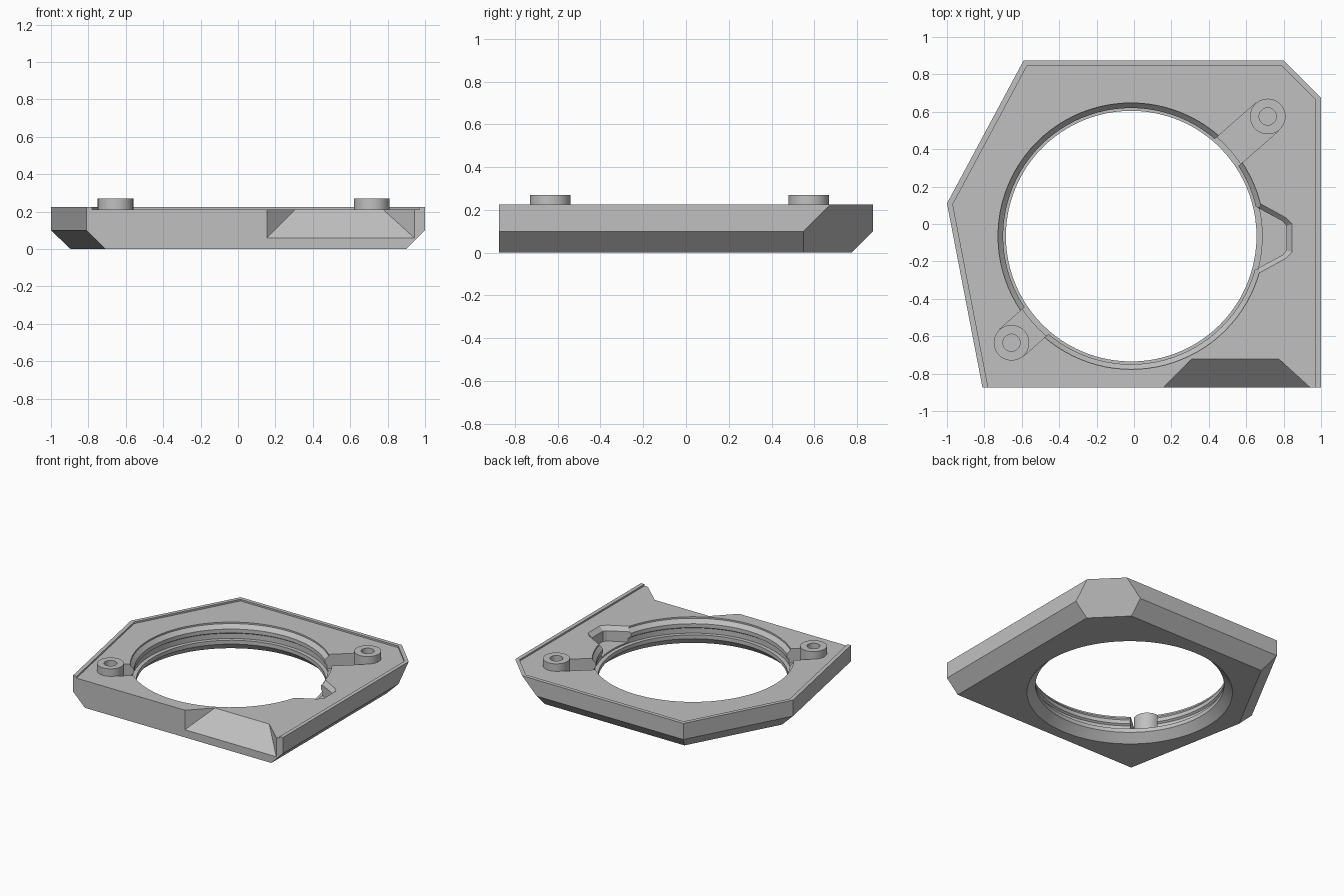
import bpy, bmesh, math
from mathutils import Vector

cube = bpy.data.objects.get("Cube")
if cube:
    bpy.data.objects.remove(cube, do_unlink=True)

grey = bpy.data.materials.new("light grey")
grey.use_nodes = True
COLOUR = (0.53, 0.53, 0.53, 1)
grey.diffuse_color = COLOUR
grey.node_tree.nodes["Principled BSDF"].inputs["Base Color"].default_value = COLOUR

TOP, FLOOR = 0.225, 0.1
RIM = 0.03
CENTRE = Vector((-0.015, -0.065, 0))
FRONT_LEFT, FRONT_RIGHT = (-0.81, -0.875), (1, -0.875)
# Outer edges, anticlockwise from the front right corner
OUTLINE = [FRONT_RIGHT, (1, 0.875), (-0.59, 0.875), (-1, 0.11), FRONT_LEFT]


def finish(bm, name):
    bmesh.ops.recalc_face_normals(bm, faces=bm.faces)
    mesh = bpy.data.meshes.new(name)
    bm.to_mesh(mesh)
    bm.free()
    mesh.materials.append(grey)
    obj = bpy.data.objects.new(name, mesh)
    bpy.context.collection.objects.link(obj)
    return obj


def loft(name, rings):
    """Bridge equal-sized rings of points and cap both ends."""
    bm = bmesh.new()
    loops = [[bm.verts.new(p) for p in ring] for ring in rings]
    for a, b in zip(loops, loops[1:]):
        for i in range(len(a)):
            j = (i + 1) % len(a)
            bm.faces.new((a[i], a[j], b[j], b[i]))
    bm.faces.new(loops[0][::-1])
    bm.faces.new(loops[-1])
    return finish(bm, name)


def lathe(name, centre, profile, sides):
    angles = [math.tau * i / sides for i in range(sides)]
    return loft(name, [[(centre.x + r * math.cos(a), centre.y + r * math.sin(a), z)
                        for a in angles] for r, z in profile])


def block(name, z0, z1, planes):
    """Large box trimmed by (point, outward normal) planes."""
    bm = bmesh.new()
    bmesh.ops.create_cube(bm, size=1)
    for v in bm.verts:
        v.co = (v.co.x * 4, v.co.y * 4, z0 if v.co.z < 0 else z1)
    for point, normal in planes:
        cut = bmesh.ops.bisect_plane(bm, geom=bm.verts[:] + bm.edges[:] + bm.faces[:],
                                     plane_co=point, plane_no=normal, clear_outer=True)
        edges = [e for e in cut["geom_cut"] if isinstance(e, bmesh.types.BMEdge)]
        if edges:
            bmesh.ops.holes_fill(bm, edges=edges, sides=0)
    return finish(bm, name)


def side_planes(inset):
    planes = []
    for a, b in zip(OUTLINE, OUTLINE[1:]):
        normal = Vector((b[1] - a[1], a[0] - b[0], 0)).normalized()
        planes.append((Vector((*a, 0)) - normal * inset, normal))
    return planes


def subtract(target, cutter):
    cutter.hide_render = True
    mod = target.modifiers.new("cut", "BOOLEAN")
    mod.operation, mod.solver, mod.object = "DIFFERENCE", "EXACT", cutter
    bpy.context.view_layer.objects.active = target
    bpy.ops.object.modifier_apply(modifier=mod.name)
    bpy.data.objects.remove(cutter, do_unlink=True)


# Plate with lower chamfers on every side but the front, and a slanted back corner
sides = side_planes(0)
chamfers = [(p + Vector((0, 0, 0.1)), n + Vector((0, 0, -1))) for p, n in sides]
front = [(Vector((0, -0.875, 0)), Vector((0, -1, 0)))]
corner = [(Vector((1, 0.55, 0.1)), Vector((1, 1, -1)))]
plate = block("plate", 0, TOP, sides + chamfers + front + corner)

# Shallow recess leaving a thin rim, open at the front
inner_corner = [(Vector((1, 0.635, 0)), Vector((1, 1, 0)))]
subtract(plate, block("recess_cutter", 0.212, 0.4, side_planes(RIM) + inner_corner))

# Stepped round opening
subtract(plate, lathe("opening_cutter", CENTRE, [
    (0.735, -0.005), (0.67, 0.06), (0.67, 0.09), (0.70, 0.09), (0.70, 0.13),
    (0.685, 0.14), (0.685, 0.17), (0.712, 0.2), (0.712, 0.3)], 96))

# Flared notch beside the opening
def notch_ring(half, z):
    pts = half + [(x, -y) for x, y in reversed(half)]
    return [(x, y - 0.075, z) for x, y in pts]

inner = [(0.6, 0.195), (0.795, 0.09), (0.815, 0.065)]
outer = [(0.6, 0.225), (0.81, 0.11), (0.845, 0.075)]
subtract(plate, loft("notch_cutter", [notch_ring(inner, FLOOR), notch_ring(inner, 0.18),
                                      notch_ring(outer, 0.212), notch_ring(outer, 0.3)]))

# Sloped scoop in the front edge
def scoop_ring(y, x0, x1, z):
    return [(x0, y, z), (x1, y, z), (x1, y, 0.26), (x0, y, 0.26)]

subtract(plate, loft("scoop_cutter", [scoop_ring(-0.9, 0.13, 0.97, 0.035),
                                      scoop_ring(-0.7, 0.33, 0.75, 0.235)]))

# Screw bosses, each with a channel leading into the opening
parts = [plate]
for name, x, y in (("back_boss", 0.715, 0.575), ("front_boss", -0.655, -0.635)):
    spot = Vector((x, y, 0))
    along = (CENTRE - spot).normalized()
    across = Vector((-along.y, along.x, 0)) * 0.096
    end = spot + along * 0.5
    foot = [spot + across, spot - across, end - across, end + across]
    subtract(plate, loft("channel_cutter", [[p + Vector((0, 0, z)) for p in foot]
                                            for z in (FLOOR, 0.3)]))
    subtract(plate, lathe("bore_cutter", spot, [(0.09, FLOOR), (0.09, 0.3)], 40))
    parts.append(lathe(name, spot, [(0.095, FLOOR), (0.095, 0.27),
                                    (0.046, 0.27), (0.046, FLOOR + 0.02)], 40))

# Smooth the round walls and keep the edges sharp
for obj in bpy.context.view_layer.objects:
    obj.select_set(obj in parts)
bpy.context.view_layer.objects.active = plate
bpy.ops.object.shade_smooth_by_angle(angle=math.radians(20))
